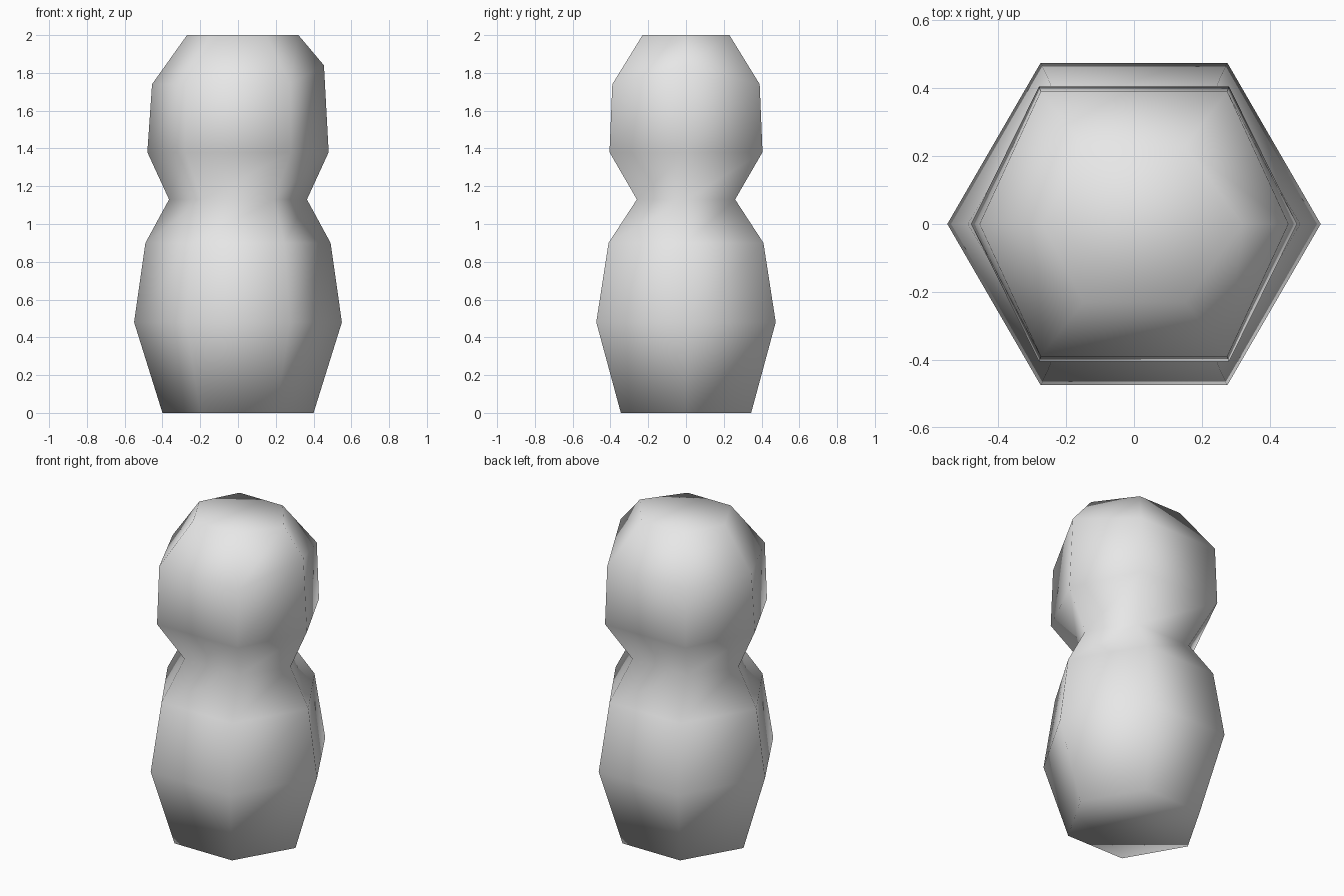
import bpy
import bmesh

cube = bpy.data.objects.get("Cube")
if cube:
    bpy.data.objects.remove(cube, do_unlink=True)

# Plain grey material
GREY = (0.8, 0.8, 0.8, 1.0)
mat = bpy.data.materials.new("light_grey")
mat.use_nodes = True
mat.diffuse_color = GREY
mat.node_tree.nodes["Principled BSDF"].inputs["Base Color"].default_value = GREY

# Six-sided rings: height, end x, corner x, corner y
RINGS = [
    (0.0, 0.40, 0.20, 0.345),    # base
    (0.48, 0.55, 0.275, 0.475),  # belly
    (0.90, 0.49, 0.245, 0.41),   # shoulder
    (1.13, 0.365, 0.19, 0.26),   # waist
    (1.38, 0.48, 0.28, 0.405),   # lower head
    (1.74, 0.455, 0.275, 0.39),  # upper head
    (2.0, 0.27, 0.15, 0.23),     # crown
]


def add_ring(bm, z, end, cx, cy):
    points = [(end, 0), (cx, cy), (-cx, cy), (-end, 0), (-cx, -cy), (cx, -cy)]
    return [bm.verts.new((x, y, z)) for x, y in points]


# Stack the rings and bridge them into one closed body
bm = bmesh.new()
rings = [add_ring(bm, *ring) for ring in RINGS]
for low, high in zip(rings, rings[1:]):
    for i in range(6):
        j = (i + 1) % 6
        bm.faces.new((low[i], low[j], high[j], high[i]))
bm.faces.new(reversed(rings[0]))
bm.faces.new(rings[-1])

# Slight bulge on the left of the crown
rings[-1][0].co.x = 0.32
rings[-2][0].co.z = 1.84

for face in bm.faces:
    face.smooth = True
bm.normal_update()
mesh = bpy.data.meshes.new("waisted_body")
bm.to_mesh(mesh)
bm.free()
mesh.materials.append(mat)
body = bpy.data.objects.new("waisted_body", mesh)
bpy.context.collection.objects.link(body)
